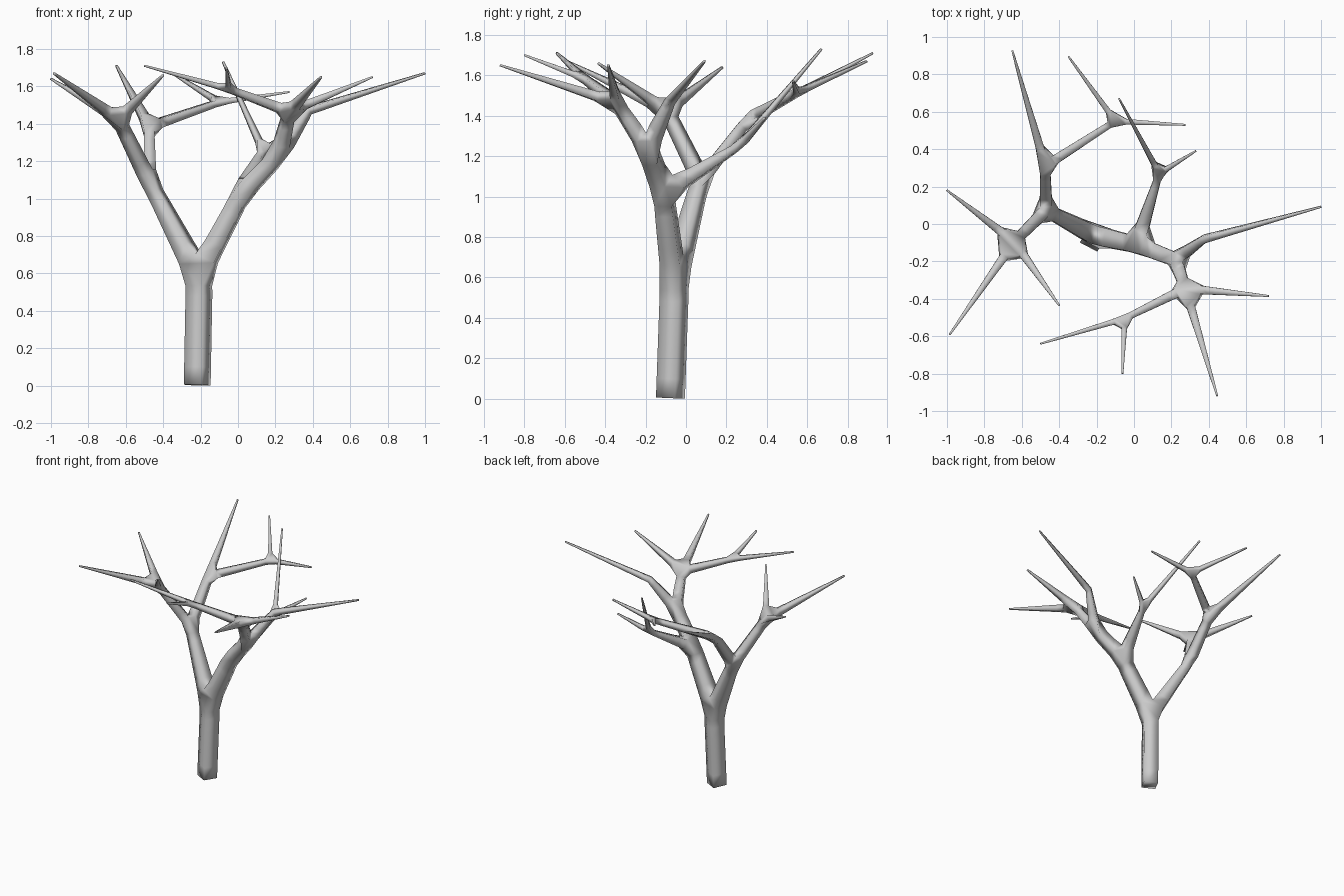
import bpy

if "Cube" in bpy.data.objects:
    bpy.data.objects.remove(bpy.data.objects["Cube"])

verts, edges, radii = [], [], []


def path(parent, points):
    """Chain skeleton joints (x, y, z, radius) on from parent; returns the last index."""
    for x, y, z, r in points:
        verts.append((x, y, z))
        radii.append(r)
        if parent is not None:
            edges.append((parent, len(verts) - 1))
        parent = len(verts) - 1
    return parent


def twigs(parent, tips):
    """Long tapering twigs fanning out from one joint."""
    for tip in tips:
        path(parent, [(*tip, 0.005)])


# trunk
fork = path(None, [(-0.218, -0.077, 0.003, 0.053), (-0.209, -0.06, 0.48, 0.053),
                   (-0.21, -0.06, 0.59, 0.053)])

# left limb
left = path(fork, [(-0.415, 0.045, 0.98, 0.037), (-0.47, 0.075, 1.08, 0.034)])
crown_left = path(left, [(-0.64, -0.095, 1.425, 0.027)])
twigs(crown_left, [(-1.0, 0.18, 1.64), (-0.985, -0.59, 1.67), (-0.4, -0.435, 1.66)])
back = path(left, [(-0.475, 0.31, 1.385, 0.026)])
twigs(back, [(-0.65, 0.925, 1.71)])
back_end = path(back, [(-0.1, 0.55, 1.515, 0.017)])
twigs(back_end, [(-0.35, 0.895, 1.67), (0.275, 0.53, 1.57)])

# right limb
right = path(fork, [(-0.035, -0.1, 0.92, 0.045), (0.015, -0.11, 1.02, 0.043)])
inner = path(right, [(0.135, 0.27, 1.255, 0.017)])
twigs(inner, [(-0.08, 0.67, 1.73), (0.33, 0.39, 1.39)])
split = path(right, [(0.22, -0.19, 1.235, 0.038)])
outer = path(split, [(0.375, -0.08, 1.47, 0.02)])
twigs(outer, [(1.0, 0.092, 1.67)])
crown_right = path(split, [(0.275, -0.345, 1.465, 0.027)])
twigs(crown_right, [(0.72, -0.385, 1.65), (0.445, -0.92, 1.65)])
front_end = path(crown_right, [(-0.05, -0.505, 1.585, 0.017)])
twigs(front_end, [(-0.5, -0.64, 1.71), (-0.062, -0.8, 1.7)])

# tree surface: square-section skin around the skeleton
mesh = bpy.data.meshes.new("bare_tree")
mesh.from_pydata(verts, edges, [])
tree = bpy.data.objects.new("bare_tree", mesh)
bpy.context.collection.objects.link(tree)
skin = tree.modifiers.new("Skin", 'SKIN')
skin.use_smooth_shade = True
for i, s in enumerate(mesh.skin_vertices[0].data):
    s.radius = (radii[i], radii[i])
    s.use_root = i == 0
